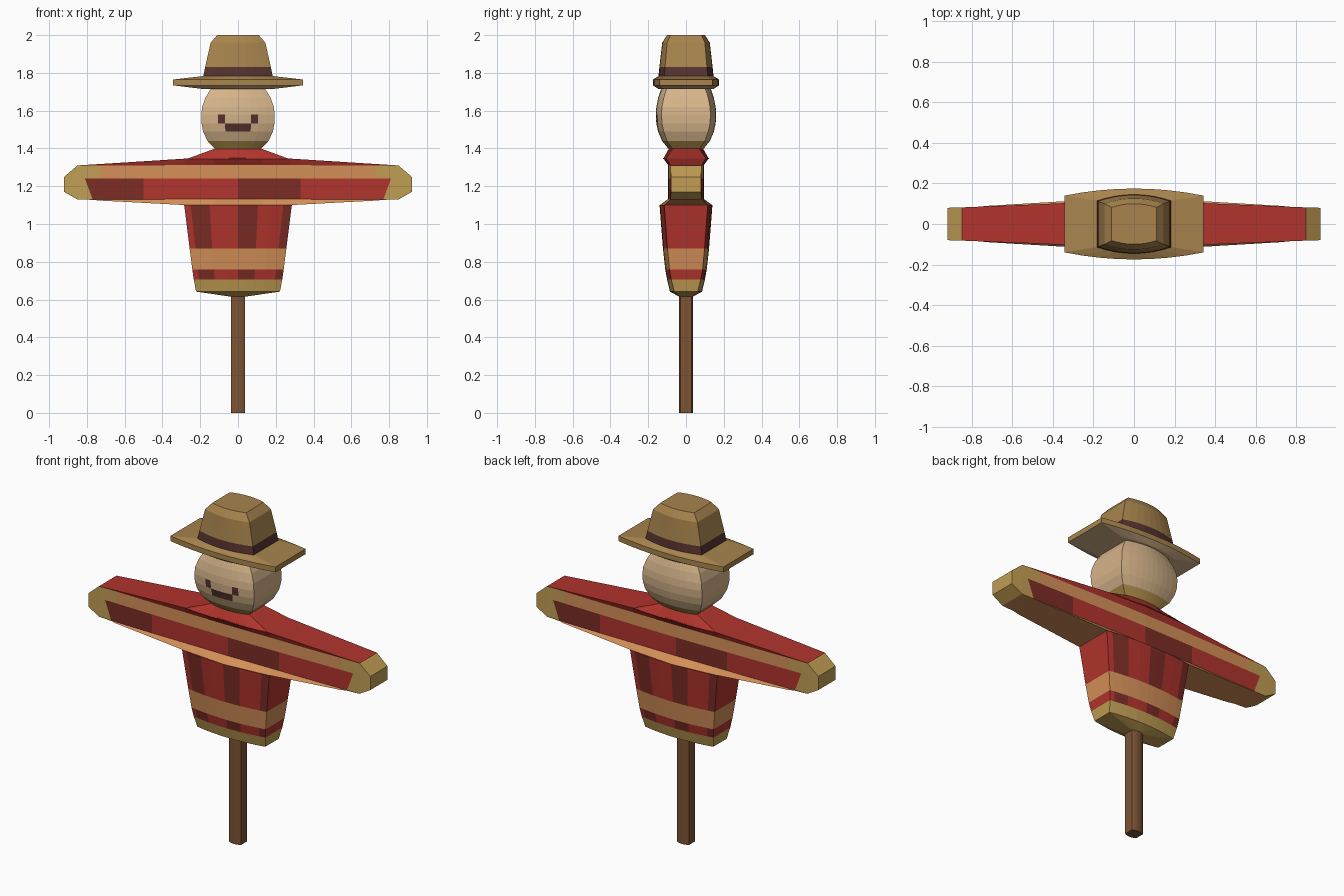
import bpy, bmesh

cube = bpy.data.objects.get("Cube")
if cube:
    bpy.data.objects.remove(cube)


def material(name, rgb):
    # sRGB bytes to a linear flat colour
    lin = [((c / 255 + 0.055) / 1.055) ** 2.4 for c in rgb] + [1]
    m = bpy.data.materials.new(name)
    m.use_nodes = True
    m.diffuse_color = lin
    bsdf = m.node_tree.nodes["Principled BSDF"]
    bsdf.inputs["Base Color"].default_value = lin
    bsdf.inputs["Roughness"].default_value = 0.9
    return m


NAMES = ["red", "dark_red", "orange", "straw", "sackcloth", "felt", "maroon", "wood"]
RED, DARK, ORANGE, STRAW, SACK, FELT, MAROON, WOOD = range(8)
RGB = [(178, 52, 45), (124, 44, 37), (212, 144, 88), (194, 158, 84),
       (214, 180, 138), (168, 132, 77), (86, 50, 48), (124, 84, 52)]
MATS = [material(n, c) for n, c in zip(NAMES, RGB)]


def skin(name, rings, colour, caps):
    """Bridge equal closed rings; colour(band, segment) picks the material."""
    bm = bmesh.new()
    rows = [[bm.verts.new(p) for p in ring] for ring in rings]
    n = len(rows[0])
    for b in range(len(rows) - 1):
        for i in range(n):
            j = (i + 1) % n
            f = bm.faces.new((rows[b][i], rows[b][j], rows[b + 1][j], rows[b + 1][i]))
            f.material_index = colour(b, i)
    for row, mat in ((rows[0][::-1], caps[0]), (rows[-1], caps[1])):
        bm.faces.new(row).material_index = mat
    bmesh.ops.remove_doubles(bm, verts=bm.verts, dist=0.0005)
    bmesh.ops.recalc_face_normals(bm, faces=bm.faces)
    me = bpy.data.meshes.new(name)
    bm.to_mesh(me)
    bm.free()
    for m in MATS:
        me.materials.append(m)
    ob = bpy.data.objects.new(name, me)
    bpy.context.collection.objects.link(ob)
    return ob


EVEN = [i / 4 - 1 for i in range(9)]


def bowed_box(name, rings, colour, caps, fr=EVEN):
    """Stack of rectangles (z, half width, corner depth, middle depth) with bowed front and back."""
    n = len(fr)

    def ring(z, w, dc, dm):
        front = [(f * w, -dc - (dm - dc) * (1 - f * f)) for f in fr]
        return [(x, y, z) for x, y in front] + [(-x, -y, z) for x, y in front]

    def pick(b, i):
        z = (rings[b][0] + rings[b + 1][0]) / 2
        k = i % n
        if k == n - 1:
            return colour(z, 0, "side")
        return colour(z, (fr[k] + fr[k + 1]) / 2, "front" if i < n else "back")

    return skin(name, [ring(*r) for r in rings], pick, caps)


# Pole
bowed_box("pole", [(0, .038, .028, .038), (.63, .038, .028, .038)],
          lambda z, f, s: WOOD, (WOOD, WOOD))


# Torso of the poncho with woven bands and columns
def torso_colour(z, f, side):
    if z < .705:
        return STRAW
    if .76 < z < .87:
        return ORANGE
    dark = -.88 < f < -.53 or 0 < f < .37 or f > .84
    return DARK if dark and side != "side" else RED


bowed_box("torso", [(.615, .035, .025, .035), (.642, .222, .062, .085), (.705, .234, .078, .1),
                    (.76, .242, .088, .11), (.87, .256, .098, .122), (1.1, .285, .115, .14)],
          torso_colour, (STRAW, RED),
          [-1, -.88, -.7, -.53, -.25, 0, .18, .37, .6, .84, 1])

# Sleeves: one long cross piece, skinned along x
# x, bottom z, bottom y, panel bottom z, panel y, panel top z, top z, top y
SLEEVE = [(0, 1.1, .14, 1.132, .095, 1.312, 1.35, .122),
          (.28, 1.1, .116, 1.132, .092, 1.312, 1.346, .106),
          (.5, 1.112, .103, 1.13, .088, 1.31, 1.332, .096),
          (.85, 1.13, .082, 1.13, .082, 1.31, 1.31, .082),
          (.92, 1.17, .08, 1.17, .08, 1.25, 1.25, .08)]


def sleeve_at(x):
    a = abs(x)
    for p, q in zip(SLEEVE, SLEEVE[1:]):
        if a <= q[0]:
            t = (a - p[0]) / (q[0] - p[0])
            return [u + (v - u) * t for u, v in zip(p, q)][1:]


half = [.13, .28, .33, .5, .73, .81, .85, .92]
stations = [-x for x in reversed(half)] + [0] + half


def sleeve_ring(x):
    zb, yb, z0, yp, z1, zt, yt = sleeve_at(x)
    low = x * .95 if abs(x) == .81 else x
    front = [(low, -yb, zb), (low, -yp, z0), (x, -yp, 1.24), (x, -yp, z1), (x, -yt, zt)]
    return front + [(px, -py, pz) for px, py, pz in reversed(front)]


def sleeve_colour(b, i):
    x = (stations[b] + stations[b + 1]) / 2
    if i > 4:
        x = -x              # back weave is the front one turned round
        i = 8 - i if i < 9 else 9
    a = abs(x)
    if i == 4:
        return RED if a < .85 else STRAW
    if i == 9:
        return ORANGE if a < .85 else STRAW
    if i == 3:
        return RED if a < .85 else STRAW
    if i == 2:
        return ORANGE if a < .73 else STRAW
    if a > .81:
        return STRAW
    if i == 0:
        return ORANGE
    return DARK if x < -.5 or 0 < x < .33 else RED


skin("sleeves", [sleeve_ring(x) for x in stations], sleeve_colour, (STRAW, STRAW))

# Shoulders
bowed_box("shoulders", [(1.345, .27, .106, .121), (1.4, .12, .07, .09)],
          lambda z, f, s: RED, (RED, RED))


# Head with painted eyes and mouth
def head_colour(z, f, side):
    if z < 1.44:
        return STRAW
    eye = 1.533 < z < 1.58 and .36 < abs(f) < .55
    mouth = 1.49 < z < 1.533 and abs(f) < .36
    return MAROON if side == "front" and (eye or mouth) else SACK


bowed_box("head", [(1.395, .118, .07, .09), (1.44, .162, .1, .127), (1.49, .185, .118, .148),
                   (1.533, .193, .127, .157), (1.58, .194, .13, .16), (1.62, .19, .127, .157),
                   (1.67, .172, .117, .147), (1.725, .138, .1, .128)],
          head_colour, (STRAW, SACK),
          [-1, -.78, -.55, -.36, -.18, 0, .18, .36, .55, .78, 1])

# Hat
bowed_box("hat_brim", [(1.714, .18, .115, .145), (1.734, .343, .14, .175),
                       (1.765, .343, .14, .175), (1.783, .185, .115, .145)],
          lambda z, f, s: SACK if z < 1.734 else FELT, (SACK, FELT))
bowed_box("hat_crown", [(1.78, .184, .115, .146), (1.83, .174, .111, .141),
                        (1.96, .145, .1, .126), (2, .11, .082, .1)],
          lambda z, f, s: MAROON if z < 1.83 else FELT, (FELT, FELT))
